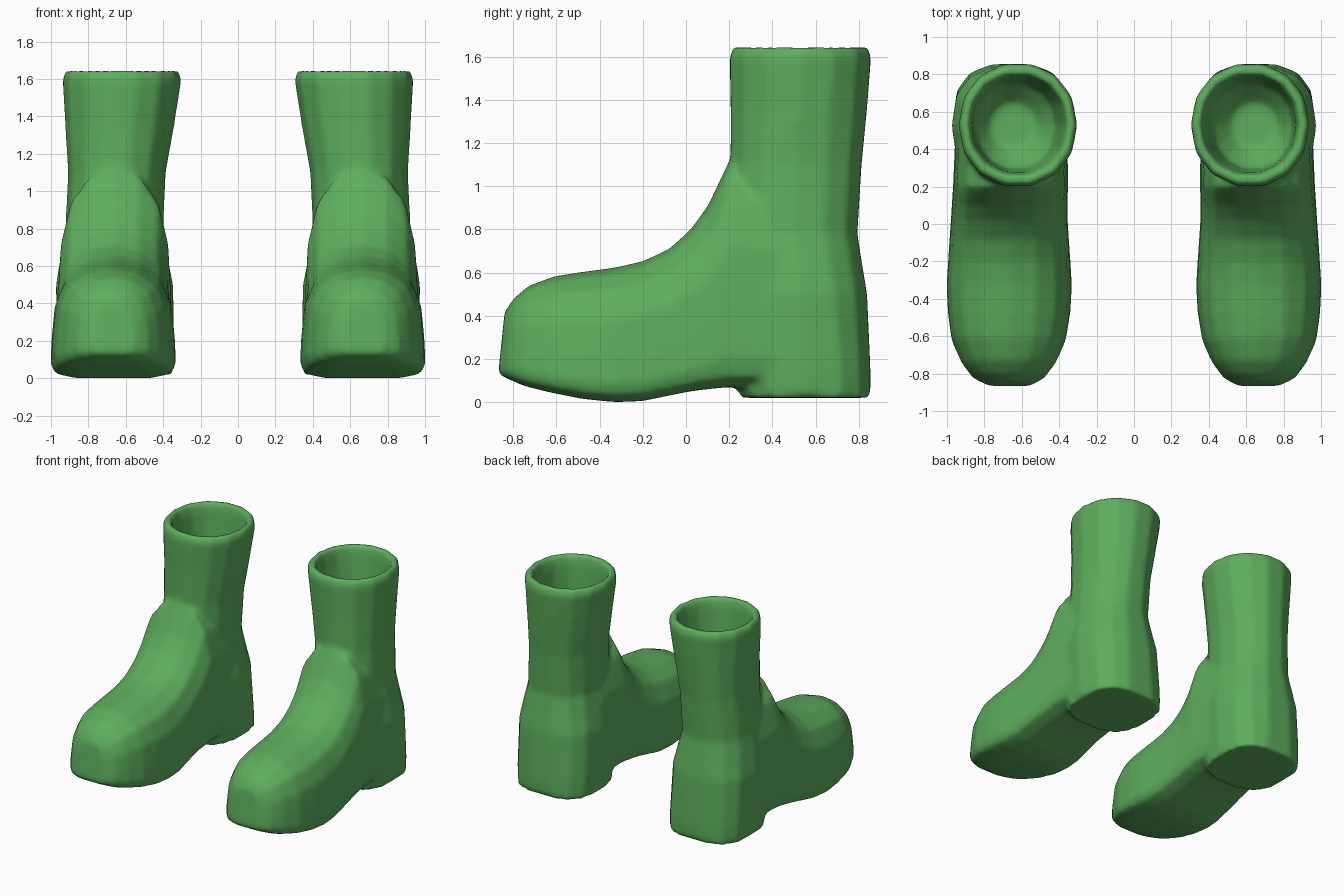
import bpy, bmesh, math

if "Cube" in bpy.data.objects:
    bpy.data.objects.remove(bpy.data.objects["Cube"])

green = bpy.data.materials.new("rubber green")
green.diffuse_color = (0.11, 0.42, 0.11, 1)
green.use_nodes = True
green.node_tree.nodes["Principled BSDF"].inputs["Base Color"].default_value = green.diffuse_color


def loft(name, rings):
    """Closed skin through a list of equal-length point rings."""
    bm = bmesh.new()
    loops = [[bm.verts.new(p) for p in r] for r in rings]
    n = len(loops[0])
    for a, b in zip(loops, loops[1:]):
        for i in range(n):
            j = (i + 1) % n
            bm.faces.new((a[i], a[j], b[j], b[i]))
    bm.faces.new(loops[0][::-1])
    bm.faces.new(loops[-1])
    bmesh.ops.recalc_face_normals(bm, faces=bm.faces)
    me = bpy.data.meshes.new(name)
    bm.to_mesh(me)
    bm.free()
    me.materials.append(green)
    ob = bpy.data.objects.new(name, me)
    bpy.context.collection.objects.link(ob)
    return ob


def oval(z, x0, x1, y0, y1, power, n=14):
    """Horizontal rounded ring filling the given box."""
    pts = []
    for i in range(n):
        a = 2 * math.pi * i / n
        c, s = math.cos(a), math.sin(a)
        c = math.copysign(abs(c) ** (2 / power), c)
        s = math.copysign(abs(s) ** (2 / power), s)
        pts.append(((x0 + x1) / 2 + c * (x1 - x0) / 2,
                    (y0 + y1) / 2 + s * (y1 - y0) / 2, z))
    return pts


# Shaft with heel, rolled rim and hollow top
shaft = loft("shaft", [oval(*r) for r in (
    (0.02, 0.345, 0.96, 0.25, 0.86, 2.8),
    (0.15, 0.34, 0.97, 0.23, 0.86, 2.7),
    (0.50, 0.345, 0.975, 0.20, 0.845, 2.5),
    (0.62, 0.37, 0.955, 0.20, 0.825, 2.4),
    (0.78, 0.40, 0.925, 0.19, 0.80, 2.3),
    (1.10, 0.385, 0.91, 0.20, 0.82, 2.2),
    (1.35, 0.34, 0.925, 0.20, 0.845, 2.1),
    (1.60, 0.30, 0.94, 0.195, 0.865, 2.1),
    (1.65, 0.32, 0.92, 0.215, 0.845, 2.1),
    (1.64, 0.355, 0.885, 0.255, 0.805, 2.1),
    (1.57, 0.37, 0.87, 0.27, 0.79, 2.1),
    (1.25, 0.42, 0.85, 0.29, 0.76, 2.1),
    (1.13, 0.52, 0.77, 0.40, 0.65, 2.0),
)])

# Foot: flat-soled, domed sections from toe to ankle
half = [(0, 0), (.6, 0), (.93, .04), (1, .13), (.98, .35), (.93, .62),
        (.76, .83), (.43, .96), (0, 1)]
outline = half + [(-u, v) for u, v in half[-2:0:-1]]


def section(yb, yt, z0, z1, xc, hw):
    return [(xc + u * hw, yb + (yt - yb) * v, z0 + (z1 - z0) * v)
            for u, v in outline]


foot = loft("foot", [section(*s) for s in (
    (-.87, -.84, .13, .42, .665, .11),
    (-.83, -.80, .11, .48, .67, .19),
    (-.75, -.73, .075, .54, .67, .25),
    (-.63, -.61, .045, .585, .67, .305),
    (-.48, -.48, .015, .605, .668, .328),
    (-.33, -.33, 0, .625, .667, .336),
    (-.20, -.20, .005, .655, .667, .328),
    (-.08, -.08, .03, .71, .667, .32),
    (.02, .02, .05, .80, .667, .313),
    (.10, .10, .06, .91, .665, .31),
    (.20, .20, .07, 1.12, .66, .308),
    (.50, .50, .08, 1.05, .655, .30),
)])

# Fuse both, blend the joint softly, then mirror to make the pair
union = shaft.modifiers.new("fuse", 'BOOLEAN')
union.operation = 'UNION'
union.solver = 'EXACT'
union.object = foot
remesh = shaft.modifiers.new("blend", 'REMESH')
remesh.mode = 'VOXEL'
remesh.voxel_size = 0.02
remesh.use_smooth_shade = True
soft = shaft.modifiers.new("soften", 'SMOOTH')
soft.factor = 0.5
soft.iterations = 6
pair = shaft.modifiers.new("pair", 'MIRROR')
pair.use_axis[0] = True

mesh = bpy.data.meshes.new_from_object(
    shaft.evaluated_get(bpy.context.evaluated_depsgraph_get()))
mesh.materials.clear()
mesh.materials.append(green)
for p in mesh.polygons:
    p.use_smooth = True
    p.material_index = 0
boots = bpy.data.objects.new("boots", mesh)
bpy.context.collection.objects.link(boots)
for helper in (shaft, foot):
    bpy.data.objects.remove(helper)
